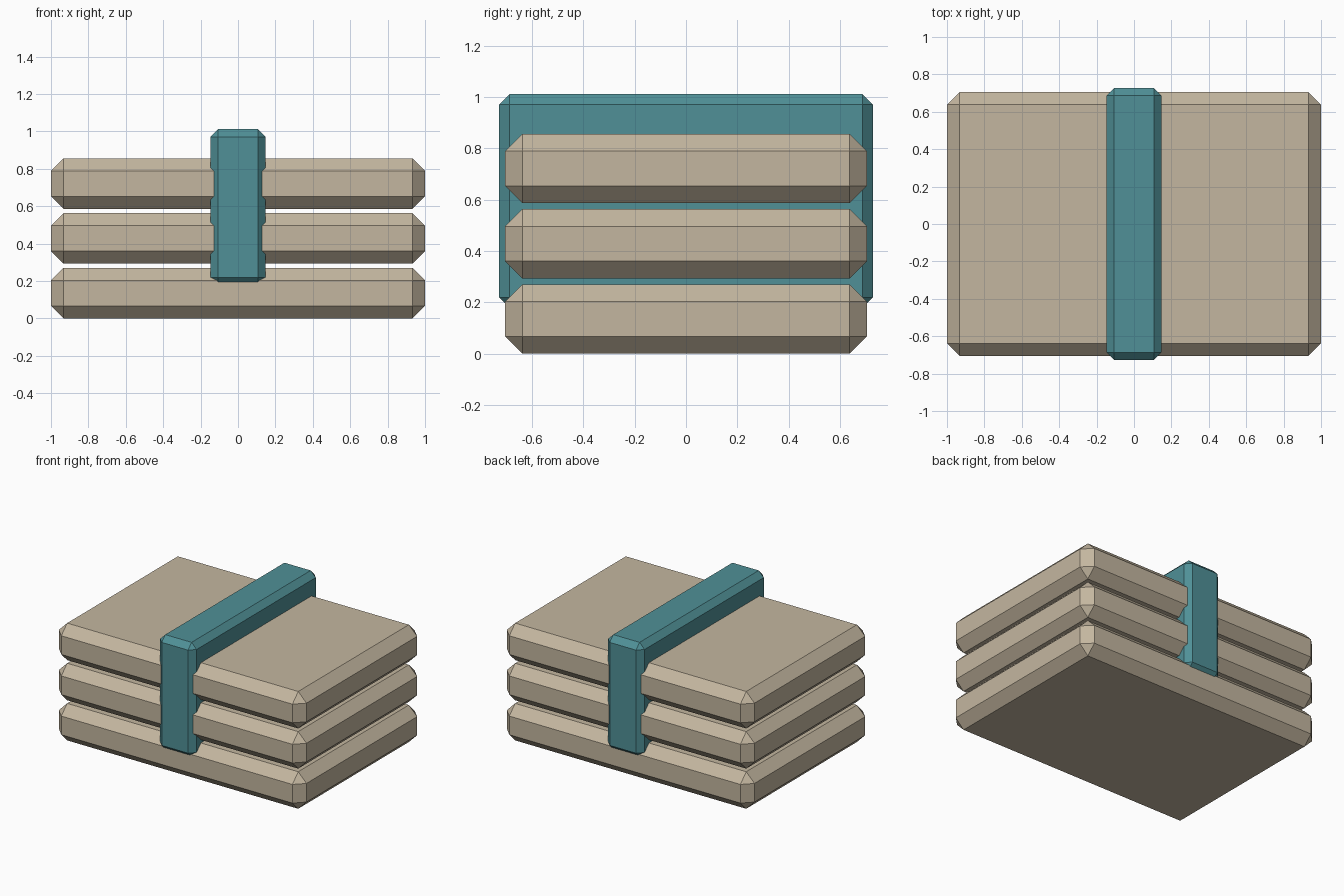
import bpy

if "Cube" in bpy.data.objects:
    bpy.data.objects.remove(bpy.data.objects["Cube"])


def material(name, rgb):
    m = bpy.data.materials.new(name)
    m.diffuse_color = (*rgb, 1)
    m.use_nodes = True
    m.node_tree.nodes["Principled BSDF"].inputs["Base Color"].default_value = m.diffuse_color
    return m


def chamfered_box(name, size, z_mid, bevel, mat):
    bpy.ops.mesh.primitive_cube_add(size=1, location=(0, 0, z_mid))
    ob = bpy.context.object
    ob.name = name
    ob.scale = size
    bpy.ops.object.transform_apply(location=False, rotation=False, scale=True)
    mod = ob.modifiers.new("chamfer", 'BEVEL')
    mod.width = bevel
    mod.segments = 1
    ob.data.materials.append(mat)
    return ob


cloth = material("beige cloth", (0.55, 0.47, 0.35))
teal = material("teal strap", (0.08, 0.28, 0.31))

# three stacked folded slabs
for i, name in enumerate(("bottom_fold", "middle_fold", "top_fold")):
    chamfered_box(name, (2.0, 1.41, 0.27), 0.135 + i * 0.293, 0.067, cloth)

# strap around the middle
chamfered_box("strap", (0.294, 1.456, 0.834), 0.595, 0.041, teal)
